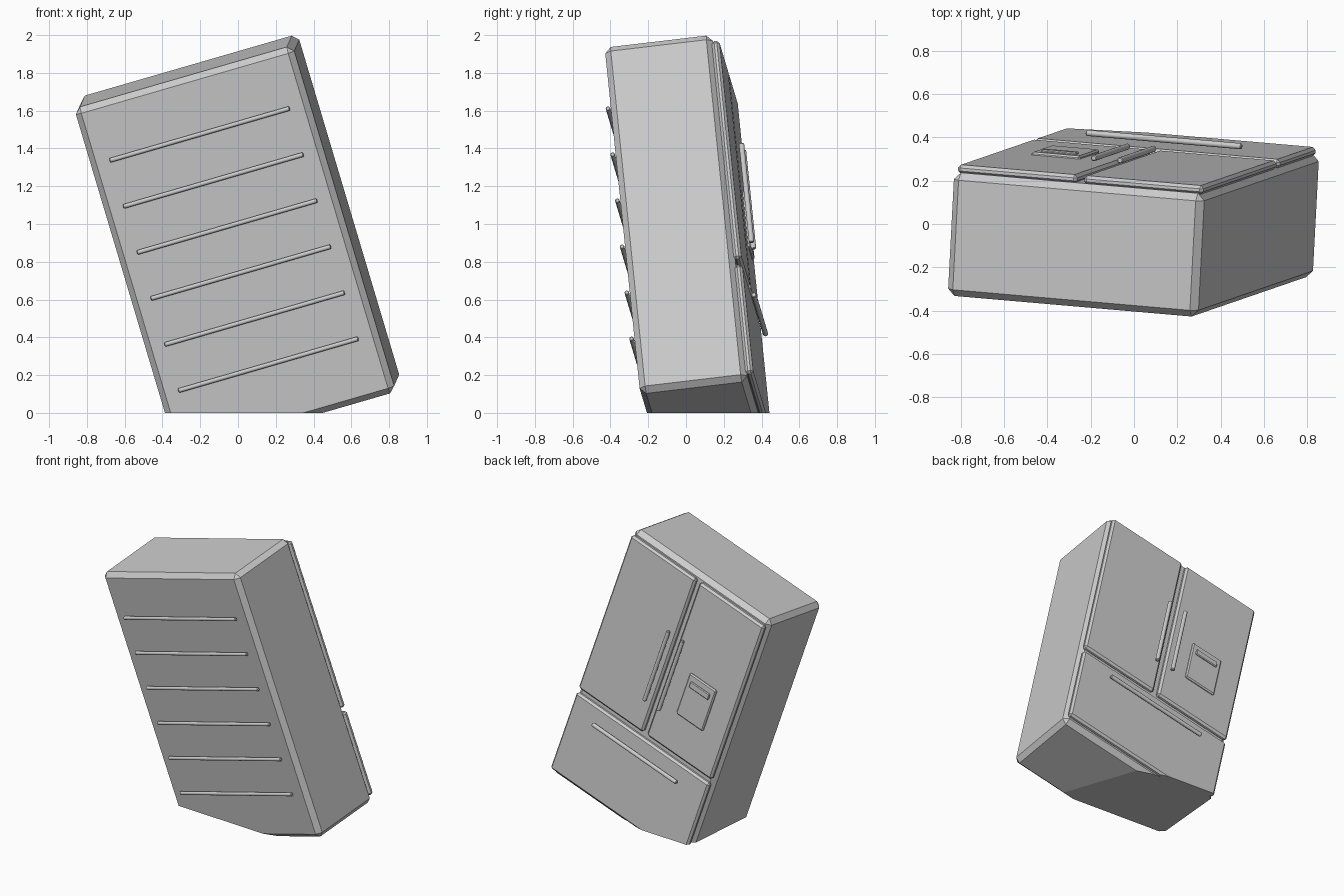
import bpy
import bmesh
import math
from mathutils import Matrix, Vector

cube = bpy.data.objects.get("Cube")
if cube:
    bpy.data.objects.remove(cube, do_unlink=True)

# One plain grey for the whole cabinet
grey = bpy.data.materials.new("plain_grey")
grey.use_nodes = True
grey.diffuse_color = (0.6, 0.6, 0.6, 1)
grey.node_tree.nodes["Principled BSDF"].inputs["Base Color"].default_value = (0.6, 0.6, 0.6, 1)

# Leaning frame: width, depth (towards the doors) and height axes
width = Vector((0.957, -0.083, 0.277)).normalized()
depth = Vector((-0.2817, -0.098, 0.9546)).cross(width).normalized()
height = width.cross(depth)
lean = Matrix((width, depth, height)).transposed().to_4x4()

MID = 0.245          # middle of the cabinet along its width
DOOR_FACE = 0.422


def finish(name, bm, smooth=False):
    """Lean the part, cut off what is sunk below the floor, make the object."""
    bmesh.ops.transform(bm, matrix=lean, verts=bm.verts)
    if min(v.co.z for v in bm.verts) < 0:
        geom = bm.verts[:] + bm.edges[:] + bm.faces[:]
        cut = bmesh.ops.bisect_plane(bm, geom=geom, plane_co=(0, 0, 0),
                                     plane_no=(0, 0, 1), clear_inner=True)
        rim = [e for e in cut["geom_cut"] if isinstance(e, bmesh.types.BMEdge)]
        bmesh.ops.contextual_create(bm, geom=rim)
    bmesh.ops.recalc_face_normals(bm, faces=bm.faces)
    mesh = bpy.data.meshes.new(name)
    bm.to_mesh(mesh)
    bm.free()
    mesh.materials.append(grey)
    obj = bpy.data.objects.new(name, mesh)
    bpy.context.collection.objects.link(obj)
    if smooth:
        bpy.ops.object.select_all(action='DESELECT')
        obj.select_set(True)
        bpy.context.view_layer.objects.active = obj
        bpy.ops.object.shade_smooth_by_angle(angle=math.radians(40))
    return obj


def box(name, low, high, chamfer):
    """Chamfered box between two corners."""
    low, high = Vector(low), Vector(high)
    bm = bmesh.new()
    bmesh.ops.create_cube(bm, size=1)
    bmesh.ops.scale(bm, vec=high - low, verts=bm.verts)
    bmesh.ops.translate(bm, vec=(low + high) / 2, verts=bm.verts)
    bmesh.ops.bevel(bm, geom=bm.edges[:], offset=chamfer, segments=1,
                    affect='EDGES', profile=0.5)
    return finish(name, bm)


def rod(name, centre, length, radius, upright=False):
    """Round bar, upright or running across the width."""
    bm = bmesh.new()
    bmesh.ops.create_cone(bm, cap_ends=True, segments=16, radius1=radius,
                          radius2=radius, depth=length)
    rims = [e for e in bm.edges if abs(e.verts[0].co.z - e.verts[1].co.z) < 0.001]
    bmesh.ops.bevel(bm, geom=rims, offset=radius * 0.3, segments=1, affect='EDGES')
    if not upright:
        bmesh.ops.rotate(bm, matrix=Matrix.Rotation(math.pi / 2, 3, 'Y'), verts=bm.verts)
    bmesh.ops.translate(bm, vec=centre, verts=bm.verts)
    return finish(name, bm, smooth=True)


# Cabinet
box("cabinet", (MID - 0.604, -0.187, -0.11), (MID + 0.604, 0.387, 1.813), 0.032)

# Twin doors with upright handles
for side, sign in (("left", 1), ("right", -1)):
    inner, outer = MID + sign * 0.017, MID + sign * 0.592
    box(side + "_door", (min(inner, outer), 0.38, 0.565),
        (max(inner, outer), DOOR_FACE, 1.776), 0.014)
    rod(side + "_door_handle", (MID + sign * 0.063, 0.455, 1.075), 0.55, 0.014, upright=True)

# Freezer drawer and its handle
box("freezer_drawer", (MID - 0.592, 0.38, -0.072), (MID + 0.592, DOOR_FACE, 0.532), 0.014)
rod("drawer_handle", (MID, 0.455, 0.42), 0.75, 0.014)

# Dispenser panel with control bar
box("dispenser_panel", (-0.173, 0.41, 0.845), (0.062, 0.436, 1.165), 0.008)
box("dispenser_bar", (-0.14, 0.43, 1.075), (0.03, 0.446, 1.12), 0.005)

# Cooling bars on the rear wall
for i in range(6):
    rod(f"cooling_bar_{i + 1}", (MID, -0.207, 0.222 + i * 0.2556), 0.995, 0.012)
